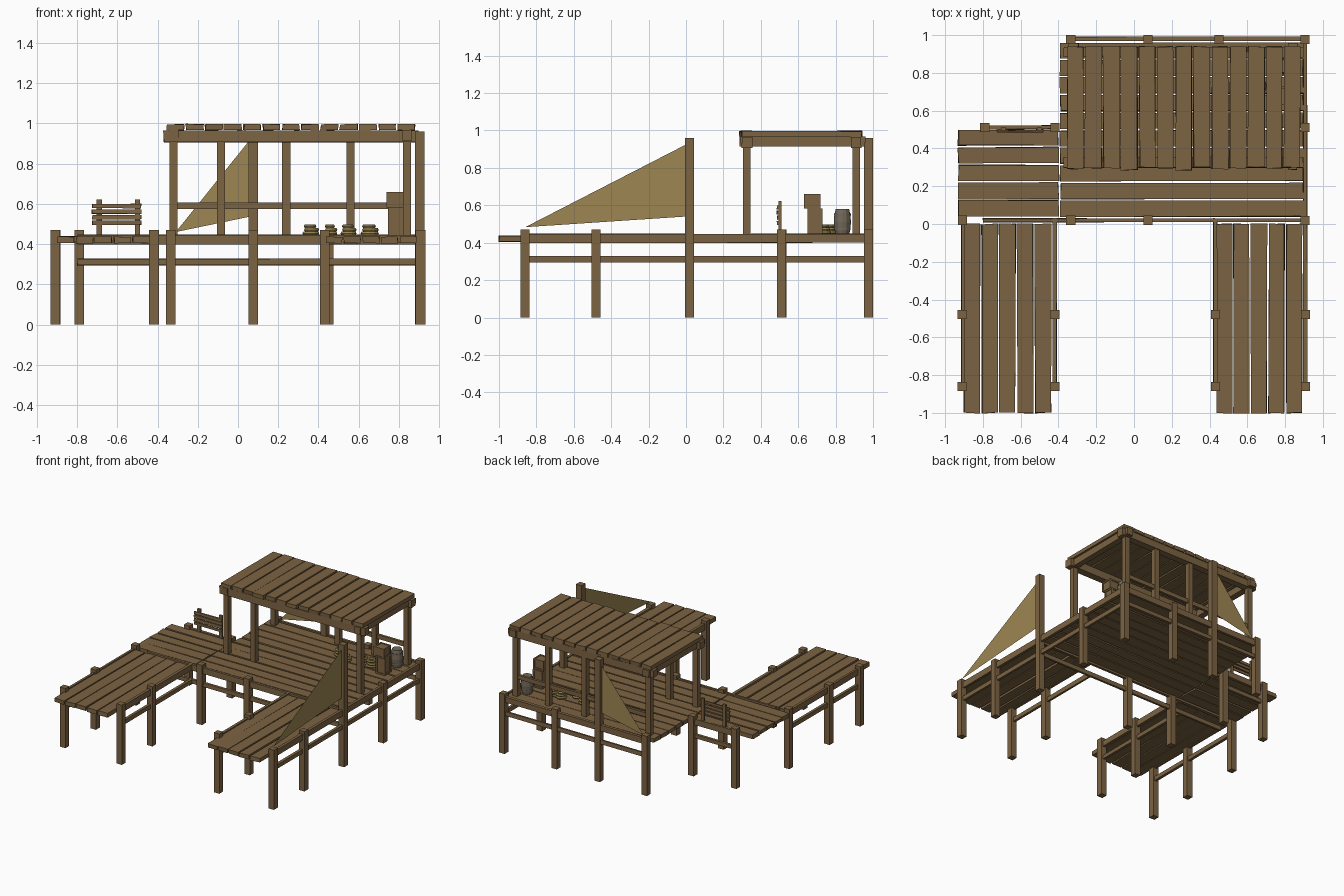
import bpy, bmesh, random
from math import pi, cos, sin
from mathutils import Vector

if "Cube" in bpy.data.objects:
    bpy.data.objects.remove(bpy.data.objects["Cube"])

random.seed(4)


def mat(name, c):
    m = bpy.data.materials.new(name)
    m.diffuse_color = (*c, 1)
    m.use_nodes = True
    m.node_tree.nodes["Principled BSDF"].inputs["Base Color"].default_value = m.diffuse_color
    return m


WOOD = mat("wood", (0.20, 0.125, 0.055))
CLOTH = mat("canvas", (0.34, 0.24, 0.085))
ROPE = mat("rope", (0.32, 0.23, 0.08))
CASK = mat("cask", (0.17, 0.14, 0.10))


def finish(name, bm, m):
    me = bpy.data.meshes.new(name)
    bm.to_mesh(me)
    bm.free()
    ob = bpy.data.objects.new(name, me)
    bpy.context.collection.objects.link(ob)
    me.materials.append(m)
    return ob


def box(name, x0, x1, y0, y1, z0, z1, jit=0.0, m=WOOD):
    """Axis-aligned timber with optional hand-cut irregularity."""
    bm = bmesh.new()
    bmesh.ops.create_cube(bm, size=1)
    for v in bm.verts:
        j = Vector([random.uniform(-jit, jit) for _ in range(3)])
        j.z *= 0.5
        v.co = Vector((x0 + (v.co.x + .5) * (x1 - x0),
                       y0 + (v.co.y + .5) * (y1 - y0),
                       z0 + (v.co.z + .5) * (z1 - z0))) + j
    return finish(name, bm, m)


def planks(name, x0, x1, y0, y1, z0, z1, n, along, gap=0.01, jit=0.004):
    """Row of n boards running along one axis."""
    for i in range(n):
        if along == 'x':
            p = (y1 - y0 + gap) / n
            box(name, x0, x1, y0 + i * p, y0 + (i + 1) * p - gap, z0, z1, jit)
        else:
            p = (x1 - x0 + gap) / n
            box(name, x0 + i * p, x0 + (i + 1) * p - gap, y0, y1, z0, z1, jit)


def post(name, x, y, z0, z1, w=0.024):
    box(name, x - w, x + w, y - w, y + w, z0, z1)


def rails(x0, y0, x1, y1, t=0.01):
    """Upper and lower side beams between two points."""
    for name, z0, z1 in (("upper_beam", .40, .447), ("lower_beam", .295, .327)):
        box(name, x0 - t, x1 + t, y0 - t, y1 + t, z0, z1, .003)


# Decks and piers
planks("main_deck_plank", -.39, .895, .04, .96, .41, .442, 10, 'x')
planks("side_deck_plank", -.93, -.40, .04, .50, .41, .44, 5, 'x')
planks("left_pier_plank", -.90, -.44, -1, 0, .405, .437, 5, 'y')
planks("right_pier_plank", .435, .89, -1, 0, .405, .437, 5, 'y')

# Pile posts
for x in (-.91, -.418, .432, .908):
    for y in (-.86, -.48):
        post("pier_post", x, y, 0, .47)
for x, y in ((-.908, .02), (-.79, .512), (-.418, .512), (-.335, .02), (.075, .02),
             (-.335, .976), (.45, .976), (.905, .976), (.905, .51)):
    post("deck_post", x, y, 0, .47)
post("right_mast", .905, .018, 0, .96)
post("back_mast", .075, .976, 0, .96)

# Side beams
for x in (-.905, -.42, .43):
    rails(x, -.86, x, .02)
rails(.905, -.86, .905, .976)
rails(-.79, .02, .905, .02)
rails(-.335, .98, .905, .98)
rails(-.79, .512, -.418, .512)

# Shelter frame
for x, y in ((-.32, .325), (-.085, .325), (.84, .325), (-.32, .91), (.24, .91),
             (.56, .91), (.84, .91)):
    post("shelter_post", x, y, .44, .91, .02)
for y in (.325, .91):
    box("roof_long_beam", -.37, .895, y - .028, y + .028, .907, .965, .003)
for x in (-.32, .84):
    box("roof_cross_beam", x - .025, x + .025, .288, .958, .914, .968, .003)
box("back_handrail", -.32, .84, .90, .92, .575, .608)

# Roof boards
for i in range(13):
    x = -.355 + i * .0958
    y = .285 + random.uniform(0, .02)
    box("roof_plank", x, x + .086, y, .94, .967, .997, .004)

# Small fence panel on the side deck
for x in (-.69, -.50):
    box("fence_post", x - .013, x + .013, .495, .511, .44, .622)
for i in range(4):
    z = .495 + i * .028
    box("fence_slat", -.725, -.482, .487, .497, z, z + .021, .003)


# Triangular sails
def sail(name, pts):
    bm = bmesh.new()
    bm.faces.new([bm.verts.new(p) for p in pts])
    finish(name, bm, CLOTH)


sail("right_sail", ((.908, 0, .925), (.908, 0, .54), (.908, -.86, .483)))
sail("back_sail", ((.052, .976, .91), (.052, .976, .535), (-.31, .976, .46)))


# Crates with raised edge strips
def crate(x, y, z, s, h):
    box("crate", x - s + .005, x + s - .005, y - s + .005, y + s - .005, z + .004, z + h - .004)
    for a in (-1, 1):
        for b in (-1, 1):
            cx, cy = x + a * (s - .006), y + b * (s - .006)
            box("crate_edge", cx - .006, cx + .006, cy - .006, cy + .006, z, z + h)
        for zz in (z, z + h - .012):
            cx, cy = x + a * (s - .006), y + a * (s - .006)
            box("crate_edge", cx - .006, cx + .006, y - s, y + s, zz, zz + .012)
            box("crate_edge", x - s, x + s, cy - .006, cy + .006, zz, zz + .012)


crate(.785, .69, .442, .04, .14)
crate(.785, .675, .582, .045, .078)


# Barrel and rope coils share a small lathe helper
def lathe(name, x, y, prof, n, m, closed=False):
    bm = bmesh.new()
    rings = [[bm.verts.new((x + r * cos(2 * pi * k / n), y + r * sin(2 * pi * k / n), z))
              for k in range(n)] for r, z in prof]
    pairs = list(zip(rings, rings[1:]))
    if closed:
        pairs.append((rings[-1], rings[0]))
    else:
        bm.faces.new(rings[0][::-1])
        bm.faces.new(rings[-1])
    for a, b in pairs:
        for k in range(n):
            bm.faces.new((a[k], a[(k + 1) % n], b[(k + 1) % n], b[k]))
    bmesh.ops.recalc_face_normals(bm, faces=bm.faces)
    finish(name, bm, m)


lathe("barrel", .80, .836, [(.036, .442), (.043, .475), (.046, .51), (.043, .548), (.036, .58)], 12, CASK)
for z, r in ((.468, .0445), (.545, .0455)):
    lathe("barrel_hoop", .80, .836, [(r, z), (r, z + .01)], 12, CASK)

for x, y, R in ((.362, .75, .042), (.46, .70, .034), (.55, .765, .040), (.655, .73, .046)):
    for i, (q, dx) in enumerate(((R, 0), (R * .9, .004), (R * .75, -.003))):
        t, z = .011, .453 + i * .018
        lathe("rope_coil", x + dx, y, [(q - t + t * cos(a * pi / 3), z + t * sin(a * pi / 3))
                                       for a in range(6)], 12, ROPE, True)
